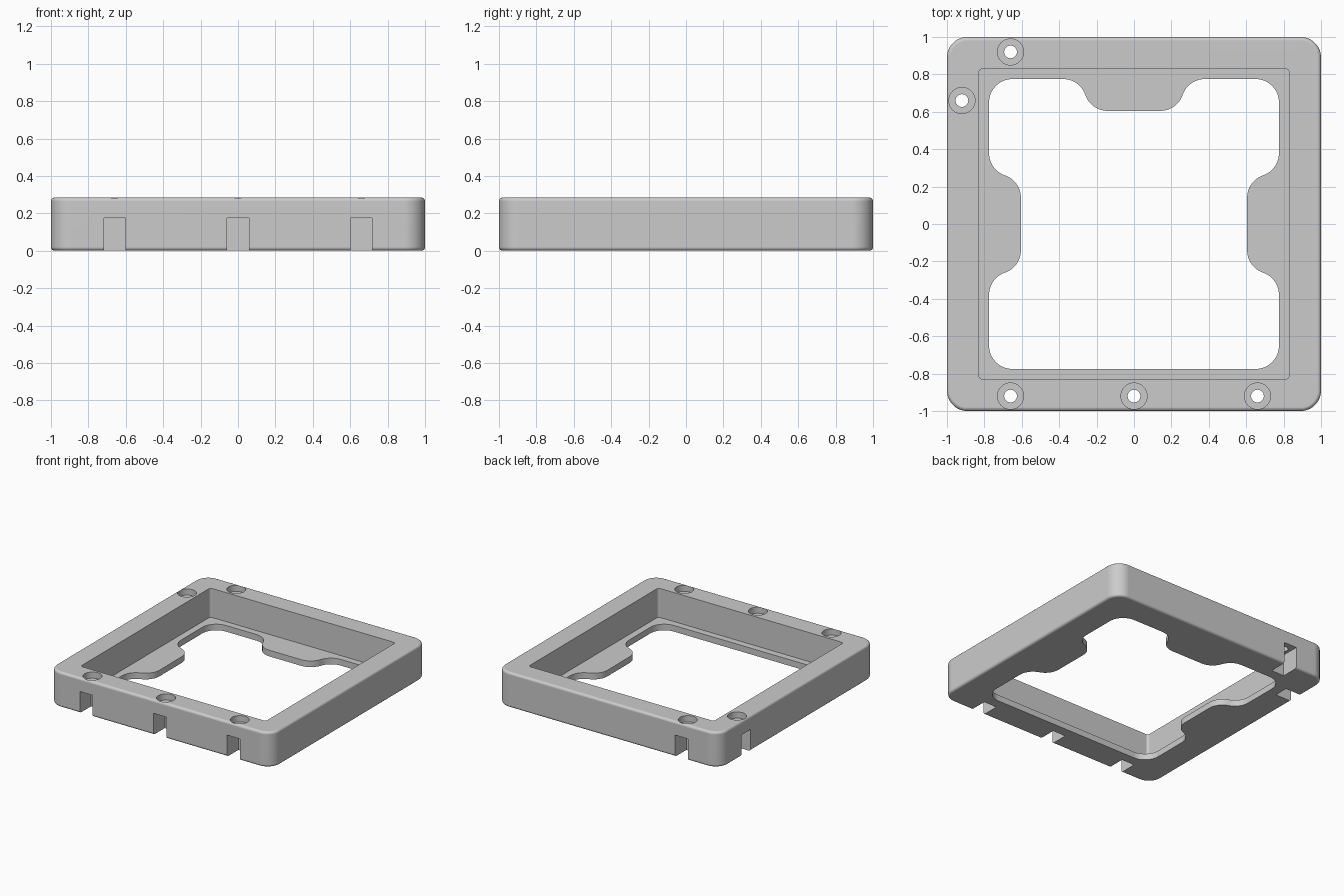
import bpy, bmesh
from math import pi, tan, atan2, cos, sin, radians
from mathutils import Vector, Matrix

cube = bpy.data.objects.get("Cube")
if cube:
    bpy.data.objects.remove(cube, do_unlink=True)

grey = bpy.data.materials.new("matte_grey")
grey.use_nodes = True
colour = (0.6, 0.6, 0.6, 1)
grey.diffuse_color = colour
grey.node_tree.nodes["Principled BSDF"].inputs["Base Color"].default_value = colour


def fillet(points, radius, steps=12):
    """Round every corner of a closed outline with a tangent arc."""
    out = []
    count = len(points)
    for i, p in enumerate(points):
        p = Vector(p)
        a = (Vector(points[i - 1]) - p).normalized()
        b = (Vector(points[(i + 1) % count]) - p).normalized()
        half = a.angle(b) / 2
        centre = p + (a + b).normalized() * radius / sin(half)
        start = p + a * radius / tan(half) - centre
        end = p + b * radius / tan(half) - centre
        turn = atan2(start.x * end.y - start.y * end.x, start.dot(end))
        for s in range(steps + 1):
            t = turn * s / steps
            out.append(centre + Vector((start.x * cos(t) - start.y * sin(t),
                                        start.x * sin(t) + start.y * cos(t))))
    return out


def prism(name, outline, z0, z1, matrix=Matrix()):
    """Extrude a flat outline between two heights."""
    bm = bmesh.new()
    face = bm.faces.new([bm.verts.new((p[0], p[1], z0)) for p in outline])
    ext = bmesh.ops.extrude_face_region(bm, geom=[face])["geom"]
    moved = [g for g in ext if isinstance(g, bmesh.types.BMVert)]
    bmesh.ops.translate(bm, verts=moved, vec=(0, 0, z1 - z0))
    bmesh.ops.recalc_face_normals(bm, faces=bm.faces)
    bm.transform(matrix)
    mesh = bpy.data.meshes.new(name)
    bm.to_mesh(mesh)
    bm.free()
    obj = bpy.data.objects.new(name, mesh)
    bpy.context.collection.objects.link(obj)
    mesh.materials.append(grey)
    return obj


def square(h):
    return [(h, -h), (h, h), (-h, h), (-h, -h)]


def circle(r, n=40):
    return [(r * cos(2 * pi * i / n), r * sin(2 * pi * i / n)) for i in range(n)]


def apply(obj, kind, **settings):
    mod = obj.modifiers.new(kind.title(), kind)
    for key, value in settings.items():
        setattr(mod, key, value)
    bpy.ops.object.modifier_apply(modifier=mod.name)


def cut(obj, cutter):
    cutter.hide_render = True
    apply(obj, 'BOOLEAN', operation='DIFFERENCE', solver='EXACT', object=cutter)
    bpy.data.objects.remove(cutter, do_unlink=True)


# Outer block with rounded corners and softened top and bottom rims
height = 0.285
frame = prism("square_frame", fillet(square(1), 0.11), 0, height)
bpy.context.view_layer.objects.active = frame
frame.select_set(True)
apply(frame, 'BEVEL', width=0.02, segments=5, limit_method='ANGLE',
      angle_limit=radians(40))

# Deep square pocket, leaving a thin floor
cut(frame, prism("pocket_cutter", fillet(square(0.83), 0.02, 4), 0.05, 0.5))

# Floor opening with a support tab on the right, back and left
side = [(0.775, -0.29), (0.605, -0.23), (0.605, 0.23), (0.775, 0.29), (0.775, 0.775)]
opening = [(0.775, -0.775)]
for quarter in range(3):
    turn = Matrix.Rotation(quarter * pi / 2, 2)
    opening += [turn @ Vector(p) for p in side]
cut(frame, prism("opening_cutter", fillet(opening, 0.125), -0.2, 0.15))

# Screw holes: counterbore, shaft and a nut slot open to the outside
# Each entry is the offset along the edge and the number of quarter turns
slot = [(-0.0575, -1.2), (0.0575, -1.2), (0.0575, -0.855), (-0.0575, -0.855)]
for offset, quarter in ((-0.66, 0), (0, 0), (0.66, 0), (0.66, 2), (-0.66, 3)):
    edge = Matrix.Rotation(quarter * pi / 2, 4, 'Z') @ Matrix.Translation((offset, 0, 0))
    hole = edge @ Matrix.Translation((0, -0.92, 0))
    cut(frame, prism("counterbore_cutter", circle(0.07), height - 0.05, 0.5, hole))
    cut(frame, prism("shaft_cutter", circle(0.034), -0.2, 0.4, hole))
    cut(frame, prism("slot_cutter", slot, -0.2, 0.175, edge))

# Smooth arcs while keeping hard edges crisp
bpy.ops.object.shade_smooth_by_angle(angle=radians(30))
apply(frame, 'WEIGHTED_NORMAL', keep_sharp=True)
